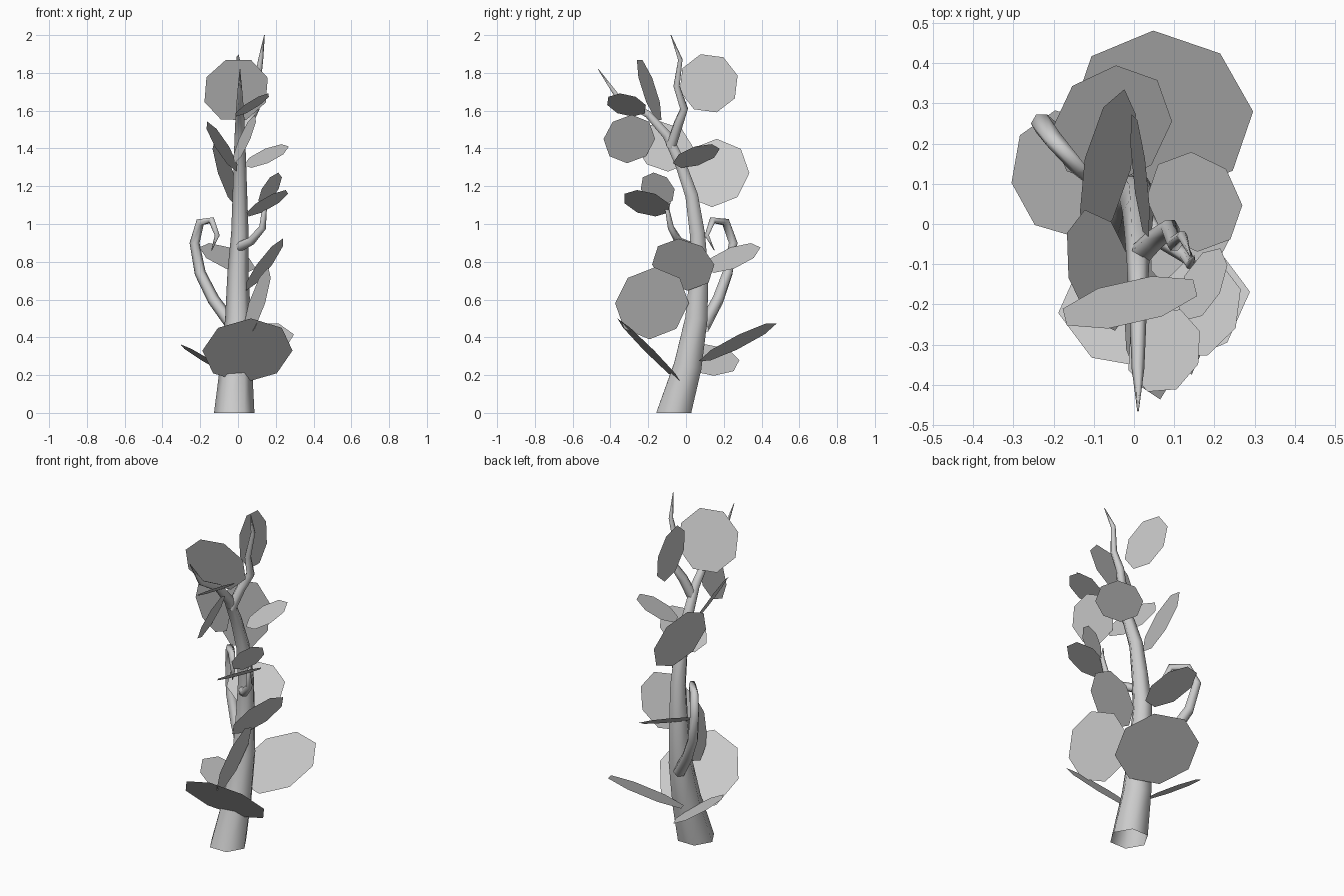
import bpy
import bmesh
import math
from mathutils import Matrix, Vector

cube = bpy.data.objects.get("Cube")
if cube:
    bpy.data.objects.remove(cube, do_unlink=True)

# One plain grey clay colour
shade = (0.6, 0.6, 0.6, 1)
grey = bpy.data.materials.new("pale_grey")
grey.use_nodes = True
grey.diffuse_color = shade
grey.node_tree.nodes["Principled BSDF"].inputs["Base Color"].default_value = shade


def finish(name, bm):
    mesh = bpy.data.meshes.new(name)
    bm.to_mesh(mesh)
    bm.free()
    mesh.materials.append(grey)
    obj = bpy.data.objects.new(name, mesh)
    bpy.context.collection.objects.link(obj)
    return obj


def tube(name, radius, path, flare=0, sides=6):
    """Open-footed tube along a path, tapering to a point, flared at its foot."""
    bm = bmesh.new()
    points = [Vector(p) for p in path]
    last = len(points) - 1
    rings = []
    for i, point in enumerate(points):
        tangent = points[min(i + 1, last)] - points[max(i - 1, 0)]
        if point.z == 0:
            tangent = Vector((0, 0, 1))  # flat foot on the ground
        left = 1 - i / last
        size = max(radius * math.sqrt(left) + flare * left ** 4, 0.002)
        across = Vector((0, 1, 0)).cross(tangent).normalized() * size
        turn = [Matrix.Rotation(math.tau * k / sides, 3, tangent) for k in range(sides)]
        rings.append([bm.verts.new(point + step @ across) for step in turn])
    for low, high in zip(rings, rings[1:]):
        for k in range(sides):
            n = (k + 1) % sides
            bm.faces.new((low[k], low[n], high[n], high[k])).smooth = True
    bm.faces.new(rings[-1])
    bmesh.ops.recalc_face_normals(bm, faces=bm.faces[:])
    return finish(name, bm)


def leaf(name, centre, radius, facing, spin=0):
    """Thin eight-sided leaf turned towards facing, then spun in its own plane."""
    bm = bmesh.new()
    bmesh.ops.create_circle(bm, cap_ends=True, segments=8, radius=radius)
    placement = Vector(facing).to_track_quat('Z', 'Y').to_matrix().to_4x4()
    placement.translation = Vector(centre)
    bm.transform(placement @ Matrix.Rotation(math.radians(spin), 4, 'Z'))
    return finish(name, bm)


# Main stem, bending back and then forward to a pointed tip
tube("main_stem", 0.05, [
    (-0.02, -0.065, 0), (-0.01, 0.01, 0.25), (0, 0.055, 0.5), (0, 0.07, 0.75),
    (0.01, 0.06, 0.95), (0.01, 0.03, 1.15), (0.01, -0.03, 1.32), (0.01, -0.1, 1.47),
    (0.01, -0.2, 1.58), (0.01, -0.36, 1.67), (0.01, -0.465, 1.82)], flare=0.057)

# Side shoots
tube("upper_shoot", 0.03, [
    (0.01, -0.08, 1.41), (0.05, -0.04, 1.53), (0.09, -0.01, 1.61),
    (0.1, -0.05, 1.73), (0.12, -0.03, 1.87), (0.14, -0.08, 2)])
tube("curled_tendril", 0.035, [
    (-0.02, 0.09, 0.45), (-0.13, 0.17, 0.6), (-0.2, 0.22, 0.74), (-0.23, 0.25, 0.9),
    (-0.2, 0.21, 1.01), (-0.14, 0.14, 1.02), (-0.11, 0.11, 0.94), (-0.14, 0.15, 0.86)])
tube("middle_shoot", 0.026, [
    (0.01, 0.03, 0.88), (0.07, -0.04, 0.91), (0.13, -0.08, 0.98),
    (0.14, -0.1, 1.08), (0.15, -0.08, 1.13)])

# Leaves: centre, radius, facing direction
leaf("low_front_leaf", (0.05, -0.195, 0.33), 0.24, (-1, 9, 9))
leaf("low_back_leaf", (0.07, 0.275, 0.375), 0.23, (-1, -3, 6), spin=22)
leaf("low_side_leaf", (-0.17, 0.125, 0.28), 0.16, (6, 1, 10))
leaf("broad_side_leaf", (0.1, -0.18, 0.58), 0.2, (9, 2, -3))
leaf("waist_side_leaf", (0.14, -0.015, 0.785), 0.17, (8, -2, -6))
leaf("waist_back_leaf", (-0.055, 0.245, 0.82), 0.16, (2, -2, 5))
leaf("shoot_low_leaf", (0.155, -0.21, 1.11), 0.13, (-4, 2, 7))
leaf("shoot_high_leaf", (0.17, -0.15, 1.185), 0.1, (8, -4, -5))
leaf("upper_back_leaf", (-0.065, 0.15, 1.27), 0.19, (9, -2, 3))
leaf("upper_flat_leaf", (0.15, 0.055, 1.36), 0.13, (-4, -3, 9), spin=8)
leaf("upper_side_leaf", (-0.085, -0.115, 1.41), 0.155, (8, 2, 5))
leaf("upper_front_leaf", (0.035, -0.3, 1.45), 0.14, (9, 2, -4))
leaf("tip_flat_leaf", (0.075, -0.315, 1.63), 0.11, (-5, 2, 8))
leaf("tip_front_leaf", (-0.01, -0.195, 1.71), 0.18, (2, -9, -3), spin=22)
leaf("tip_back_leaf", (0.015, 0.12, 1.745), 0.16, (9, 1, 1), spin=15)
